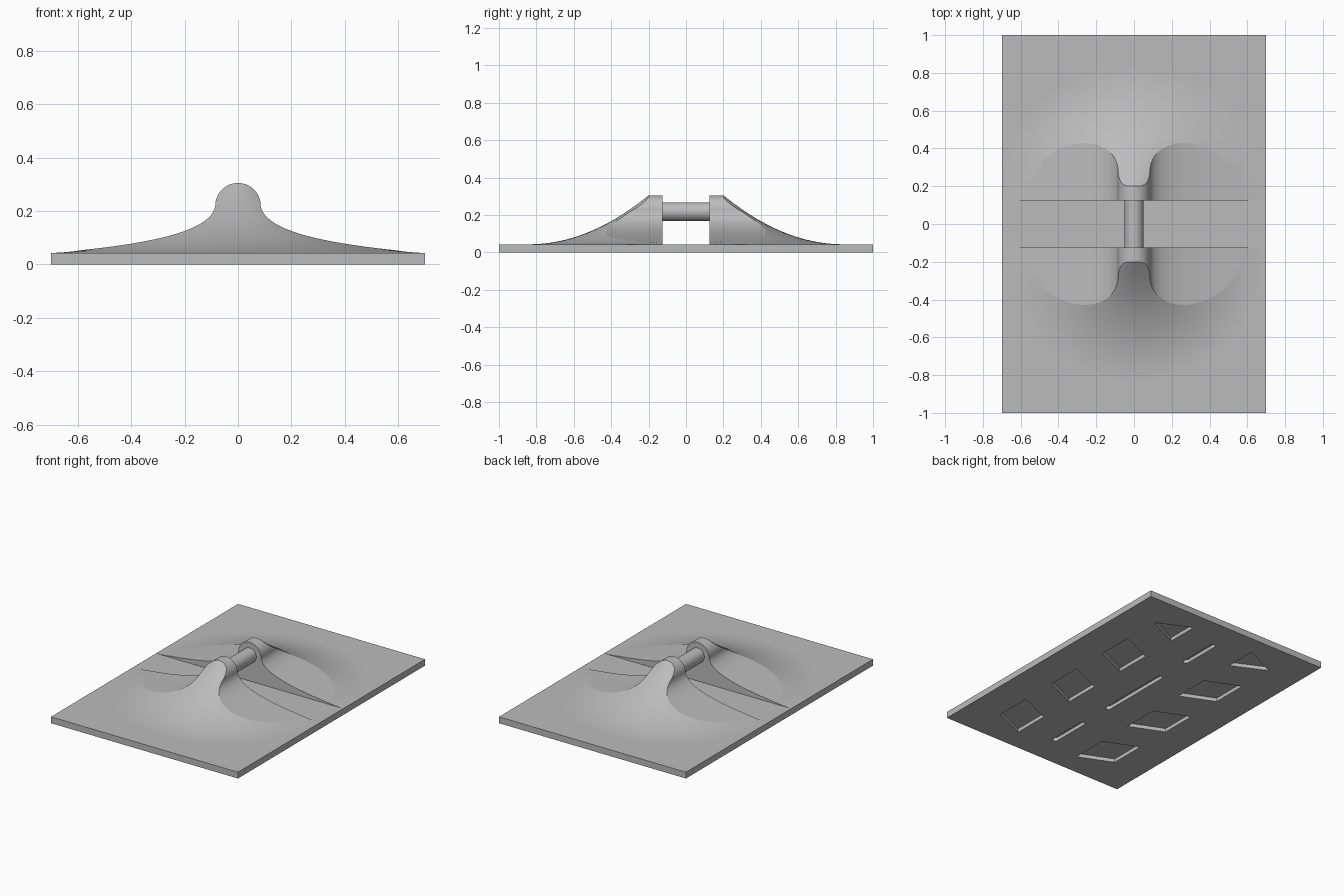
import bpy
import bmesh
from math import sqrt, sin, cos, pi
from mathutils import Vector
from mathutils.geometry import interpolate_bezier

if "Cube" in bpy.data.objects:
    bpy.data.objects.remove(bpy.data.objects["Cube"])

GREY = (0.5, 0.5, 0.5, 1)
mat = bpy.data.materials.new("plain grey")
mat.use_nodes = True
mat.diffuse_color = GREY
mat.node_tree.nodes["Principled BSDF"].inputs["Base Color"].default_value = GREY

TOP = 0.043       # plate thickness
INNER = 0.125     # inner face of each mound
PEAK = 0.305      # mound height
HUB = 0.075       # flat radius around the mound axis
REACH = 0.715     # mound radius
NECK = 0.085      # radius of the rounded crest


def make_object(name, bm):
    bmesh.ops.recalc_face_normals(bm, faces=bm.faces)
    mesh = bpy.data.meshes.new(name)
    bm.to_mesh(mesh)
    bm.free()
    mesh.materials.append(mat)
    ob = bpy.data.objects.new(name, mesh)
    bpy.context.collection.objects.link(ob)
    return ob


def smooth(ob):
    bpy.ops.object.select_all(action="DESELECT")
    ob.select_set(True)
    bpy.context.view_layer.objects.active = ob
    bpy.ops.object.shade_smooth_by_angle(angle=0.6)


def prism(bm, outline, z0, z1):
    """Closed prism over a flat outline."""
    low = [bm.verts.new((x, y, z0)) for x, y in outline]
    high = [bm.verts.new((x, y, z1)) for x, y in outline]
    bm.faces.new(low)
    bm.faces.new(high)
    n = len(outline)
    for i in range(n):
        j = (i + 1) % n
        bm.faces.new((low[i], low[j], high[j], high[i]))


# Base plate
bm = bmesh.new()
prism(bm, [(-0.7, -1), (0.7, -1), (0.7, 1), (-0.7, 1)], 0, TOP)
plate = make_object("base_plate", bm)

# Shallow tread pockets on the underside
bm = bmesh.new()
DEPTH = 0.025
for side in (-1, 1):
    a, b = 0.24 * side, 0.47 * side
    for y in (-0.85, -0.35, 0.15):
        prism(bm, [(a, y), (b, y + 0.1), (b, y + 0.35), (a, y + 0.25)], -0.02, DEPTH)
    prism(bm, [(a, 0.65), (b, 0.76), (a, 0.87)], -0.02, DEPTH)
for middle, half in ((-0.64, 0.13), (0, 0.25), (0.64, 0.13)):
    w = 0.018
    ends = [(w * cos(pi * i / 8), middle + half + w * sin(pi * i / 8)) for i in range(9)]
    ends += [(-w * cos(pi * i / 8), middle - half - w * sin(pi * i / 8)) for i in range(9)]
    prism(bm, ends, -0.02, DEPTH)
cutter = make_object("pocket_cutter", bm)
cutter.hide_render = True
cutter.hide_viewport = True
cut = plate.modifiers.new("pockets", "BOOLEAN")
cut.object = cutter
cut.operation = "DIFFERENCE"
cut.solver = "EXACT"


# Flared mounds: a cross-section swept along y, trimmed by a turned flare
def flare_height(r):
    s = min(max((r - HUB) / (REACH - HUB), 0), 1)
    return TOP + (PEAK - TOP) * (1 - s) ** 2


def flare_radius(z):
    return HUB + (REACH - HUB) * (1 - sqrt(max(z - TOP, 0) / (PEAK - TOP)))


def cross_section():
    crest = [(NECK * sin(pi * i / 32), PEAK - NECK + NECK * cos(pi * i / 32)) for i in range(16)]
    skirt = interpolate_bezier(Vector((NECK, 0.22)), Vector((0.1, 0.125)),
                               Vector((0.32, 0.075)), Vector((0.7, TOP)), 40)
    half = crest + [(p.x, p.y) for p in skirt]
    return [(-x, z) for x, z in reversed(half[1:])] + half


def mound(name, sign, scoop_rows=6, flare_rows=40):
    bm = bmesh.new()
    columns = []
    for x, z in cross_section():
        z = min(z, flare_height(abs(x)))
        edge = sqrt(max(flare_radius(z) ** 2 - x * x, 0))
        end = sqrt(REACH ** 2 - x * x)
        col = [(x, 0, TOP - 0.008)]
        col += [(x, edge * i / scoop_rows, z) for i in range(scoop_rows + 1)]
        for i in range(1, flare_rows + 1):
            y = edge + (end - edge) * i / flare_rows
            col.append((x, y, min(z, flare_height(sqrt(x * x + y * y)))))
        columns.append([bm.verts.new((px, sign * (INNER + py), pz)) for px, py, pz in col])
    for a, b in zip(columns, columns[1:]):
        for i in range(len(a) - 1):
            bm.faces.new((a[i], b[i], b[i + 1], a[i + 1]))
        # Crisp crease where the scoop meets the flare
        if abs(a[0].co.x) < 0.5:
            k = scoop_rows + 1
            bm.edges.get((a[k], b[k])).smooth = False
    bmesh.ops.remove_doubles(bm, verts=bm.verts, dist=0.0002)
    ob = make_object(name, bm)
    # Outer surface must face up
    if sum(p.normal.z * p.area for p in ob.data.polygons) < 0:
        ob.data.flip_normals()
    smooth(ob)


mound("front_mound", -1)
mound("rear_mound", 1)

# Cross pin between the two mounds
bpy.ops.mesh.primitive_cylinder_add(vertices=48, radius=0.05, depth=2 * INNER + 0.04,
                                    location=(0, 0, 0.217), rotation=(pi / 2, 0, 0))
pin = bpy.context.object
pin.name = "cross_pin"
pin.data.materials.append(mat)
smooth(pin)
